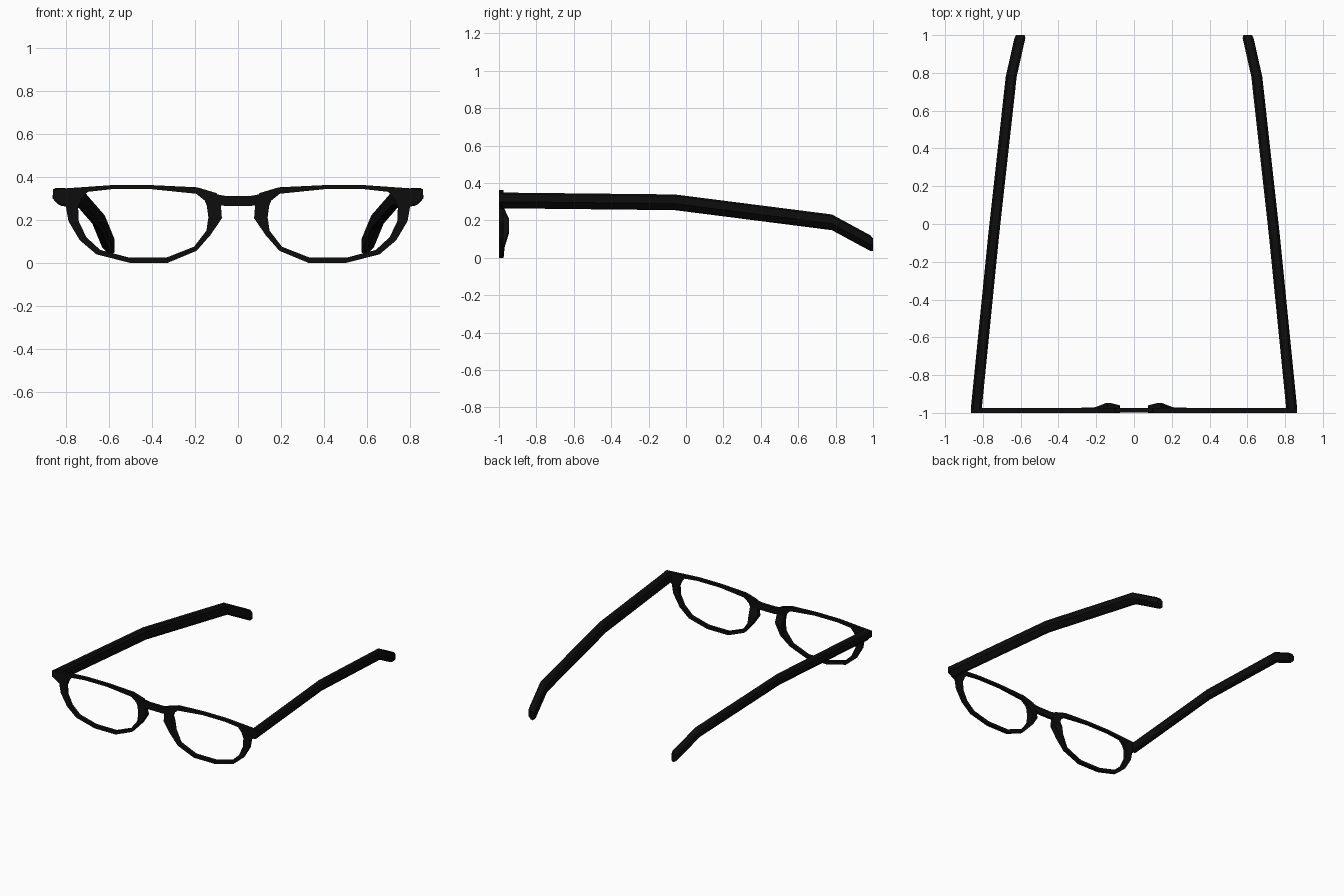
import bpy, bmesh
from mathutils import Vector

black = bpy.data.materials.new("black_plastic")
black.diffuse_color = (0.004, 0.004, 0.004, 1)


def loft(name, rings, closed):
    """Skin a list of equal-sized cross-sections, looped or capped."""
    bm = bmesh.new()
    vs = [[bm.verts.new(p) for p in r] for r in rings]
    n, m = len(vs), len(vs[0])
    for i in range(n if closed else n - 1):
        a, b = vs[i], vs[(i + 1) % n]
        for j in range(m):
            k = (j + 1) % m
            bm.faces.new((a[j], a[k], b[k], b[j]))
    if not closed:
        bm.faces.new(vs[0])
        bm.faces.new(vs[-1])
    bmesh.ops.recalc_face_normals(bm, faces=bm.faces)
    me = bpy.data.meshes.new(name)
    bm.to_mesh(me)
    bm.free()
    me.materials.append(black)
    ob = bpy.data.objects.new(name, me)
    bpy.context.collection.objects.link(ob)
    return ob


def mirror_x(ob):
    ob.modifiers.new("mirror", 'MIRROR').use_clip = False


FRONT, BACK = -1.0, -0.975

# Lens rim: outer x,z / inner x,z / how far the back swells (nose pad)
rim = [
    (0.10, 0.325, 0.155, 0.290, 0, 0),
    (0.19, 0.352, 0.195, 0.322, 0, 0),
    (0.40, 0.362, 0.40, 0.343, 0, 0),
    (0.59, 0.362, 0.59, 0.343, 0, 0),
    (0.862, 0.343, 0.70, 0.331, 0, 0),
    (0.863, 0.298, 0.728, 0.300, 0, 0),
    (0.802, 0.262, 0.745, 0.260, 0, 0),
    (0.79, 0.194, 0.742, 0.194, 0, 0),
    (0.737, 0.105, 0.707, 0.120, 0, 0),
    (0.66, 0.040, 0.642, 0.060, 0, 0),
    (0.505, 0.0, 0.505, 0.024, 0, 0),
    (0.328, 0.0, 0.335, 0.024, 0, 0),
    (0.193, 0.056, 0.205, 0.075, 0.005, 0.005),
    (0.128, 0.130, 0.147, 0.150, 0.028, 0.028),
    (0.075, 0.208, 0.138, 0.212, 0.015, 0.028),
    (0.08, 0.270, 0.145, 0.265, 0, 0),
]
rings = [[(ox, FRONT, oz), (ix, FRONT, iz), (ix, BACK + bi, iz), (ox, BACK + bo, oz)]
         for ox, oz, ix, iz, bo, bi in rim]
mirror_x(loft("lens_rim", rings, True))

# Bridge between the rims
bridge = [(-0.115, 0.275, 0.322), (-0.06, 0.265, 0.312),
          (0.06, 0.265, 0.312), (0.115, 0.275, 0.322)]
loft("bridge", [[(x, FRONT + .001, lo), (x, FRONT + .001, hi),
                 (x, BACK, hi), (x, BACK, lo)] for x, lo, hi in bridge], False)

# Temple arm: chamfered section swept along a bent path
section = [(-0.028, 0.03), (-0.016, 0.041), (0.018, 0.041), (0.028, 0.032),
           (0.030, -0.008), (0.004, -0.036), (-0.012, -0.043), (-0.028, -0.030)]
path = [(0.834, -0.98, 0.308, 1), (0.742, -0.06, 0.298, 1), (0.649, 0.78, 0.191, 1),
        (0.603, 0.985, 0.08, 1), (0.601, 1.0, 0.071, 0.8)]
arm = [[Vector((x + s * dx, y, z + s * dz)) for dx, dz in section]
       for x, y, z, s in path]
mirror_x(loft("temple_arm", arm, False))
